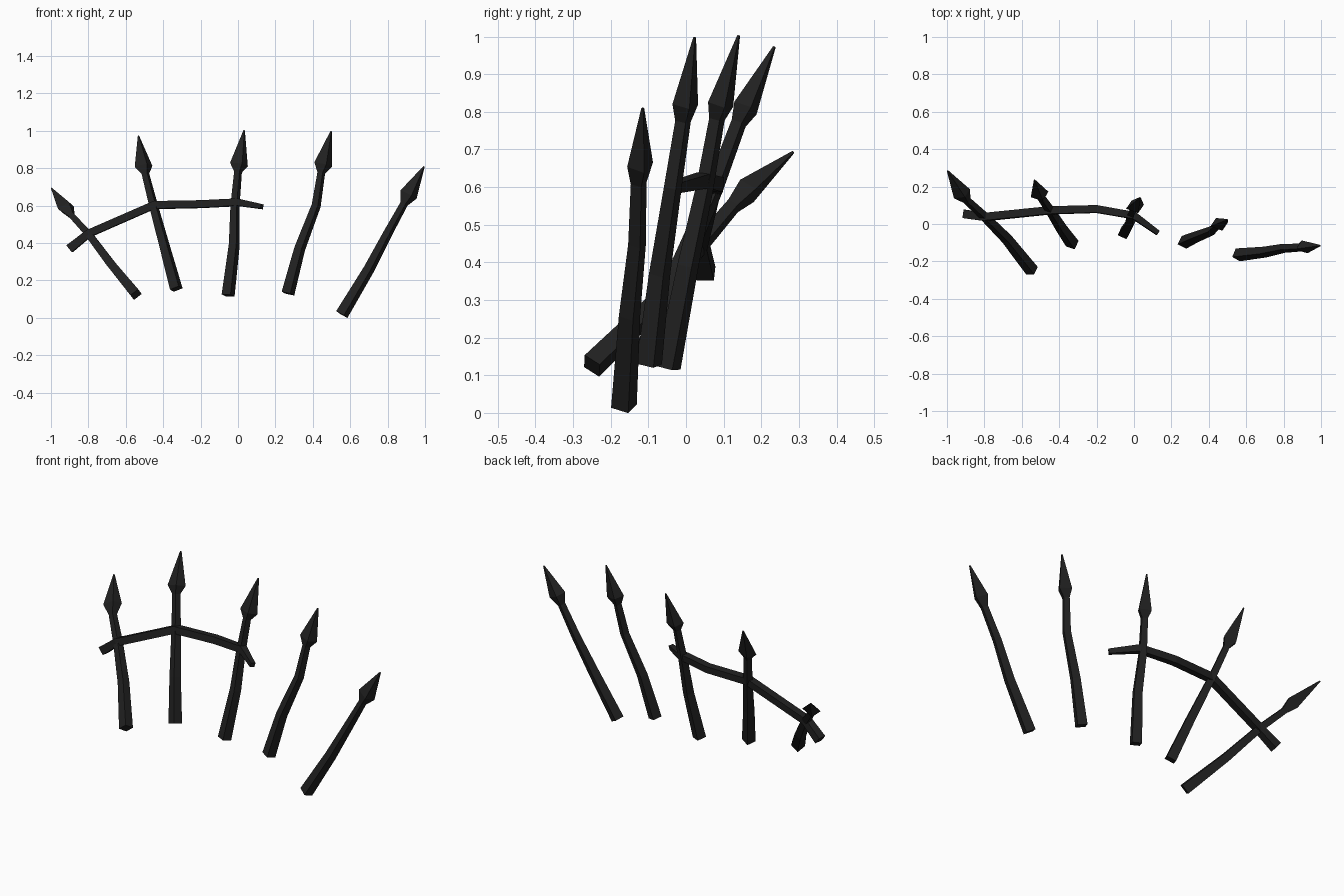
import bpy, bmesh, math
from mathutils import Vector

if "Cube" in bpy.data.objects:
    bpy.data.objects.remove(bpy.data.objects["Cube"])

iron = bpy.data.materials.new("black_iron")
iron.diffuse_color = (0.015, 0.015, 0.015, 1)
iron.use_nodes = True
iron.node_tree.nodes["Principled BSDF"].inputs["Base Color"].default_value = iron.diffuse_color


def loft(name, points, radii, roll, side_hint):
    """Sweep a four-sided section (rx, ry) along a bent path."""
    pts = [Vector(p) for p in points]
    bm = bmesh.new()
    rings = []
    for i, p in enumerate(pts):
        t = Vector((0, 0, 0))
        if i > 0:
            t += (p - pts[i - 1]).normalized()
        if i < len(pts) - 1:
            t += (pts[i + 1] - p).normalized()
        t.normalize()
        h = Vector(side_hint)
        u = (h - t * h.dot(t)).normalized()
        v = t.cross(u)
        rx, ry = radii[i]
        ring = []
        for k in range(4):
            a = roll + k * math.pi / 2
            ring.append(bm.verts.new(p + u * rx * math.cos(a) + v * ry * math.sin(a)))
        rings.append(ring)
    for a, b in zip(rings, rings[1:]):
        for k in range(4):
            n = (k + 1) % 4
            bm.faces.new((a[k], a[n], b[n], b[k]))
    bm.faces.new(rings[0][::-1])
    bm.faces.new(rings[-1])
    bmesh.ops.recalc_face_normals(bm, faces=bm.faces)
    mesh = bpy.data.meshes.new(name)
    bm.to_mesh(mesh)
    bm.free()
    mesh.materials.append(iron)
    obj = bpy.data.objects.new(name, mesh)
    bpy.context.collection.objects.link(obj)


# Bent posts: base, two bends, neck, spearhead shoulder, tip
posts = {
    "far_left_post": [(-.545, -.25, .125), (-.68, -.08, .29), (-.80, .04, .45),
                      (-.892, .125, .55), (-.92, .162, .59), (-.997, .285, .693)],
    "left_post": [(-.33, -.105, .155), (-.39, -.02, .375), (-.45, .075, .595),
                  (-.495, .14, .77), (-.505, .158, .81), (-.532, .235, .973)],
    "middle_post": [(-.053, -.048, .12), (-.02, .005, .39), (-.016, .05, .60),
                    (0, .082, .78), (.005, .092, .82), (.033, .14, 1.003)],
    "right_post": [(.267, -.098, .13), (.33, -.07, .37), (.418, -.035, .60),
                   (.445, -.008, .775), (.455, -.002, .82), (.498, .023, .998)],
    "far_right_post": [(.555, -.165, .018), (.70, -.15, .26), (.80, -.13, .45),
                       (.888, -.126, .61), (.912, -.122, .66), (.995, -.115, .81)],
}
post_radii = [(.037, .036), (.031, .03), (.026, .025), (.022, .022), (.051, .036), (.004, .004)]
for name, path in posts.items():
    loft(name, path, post_radii, math.radians(20), (1, 0, 0))

# Broken crossbar joining three posts
bar = [(-.90, .053, .37), (-.80, .037, .45), (-.45, .073, .603),
       (-.20, .08, .608), (0, .045, .618), (.128, -.048, .595)]
bar_radii = [(.033, .033), (.029, .029), (.029, .029), (.028, .028), (.027, .027), (.018, .018)]
loft("crossbar", bar, bar_radii, math.radians(40), (0, 1, 0))
